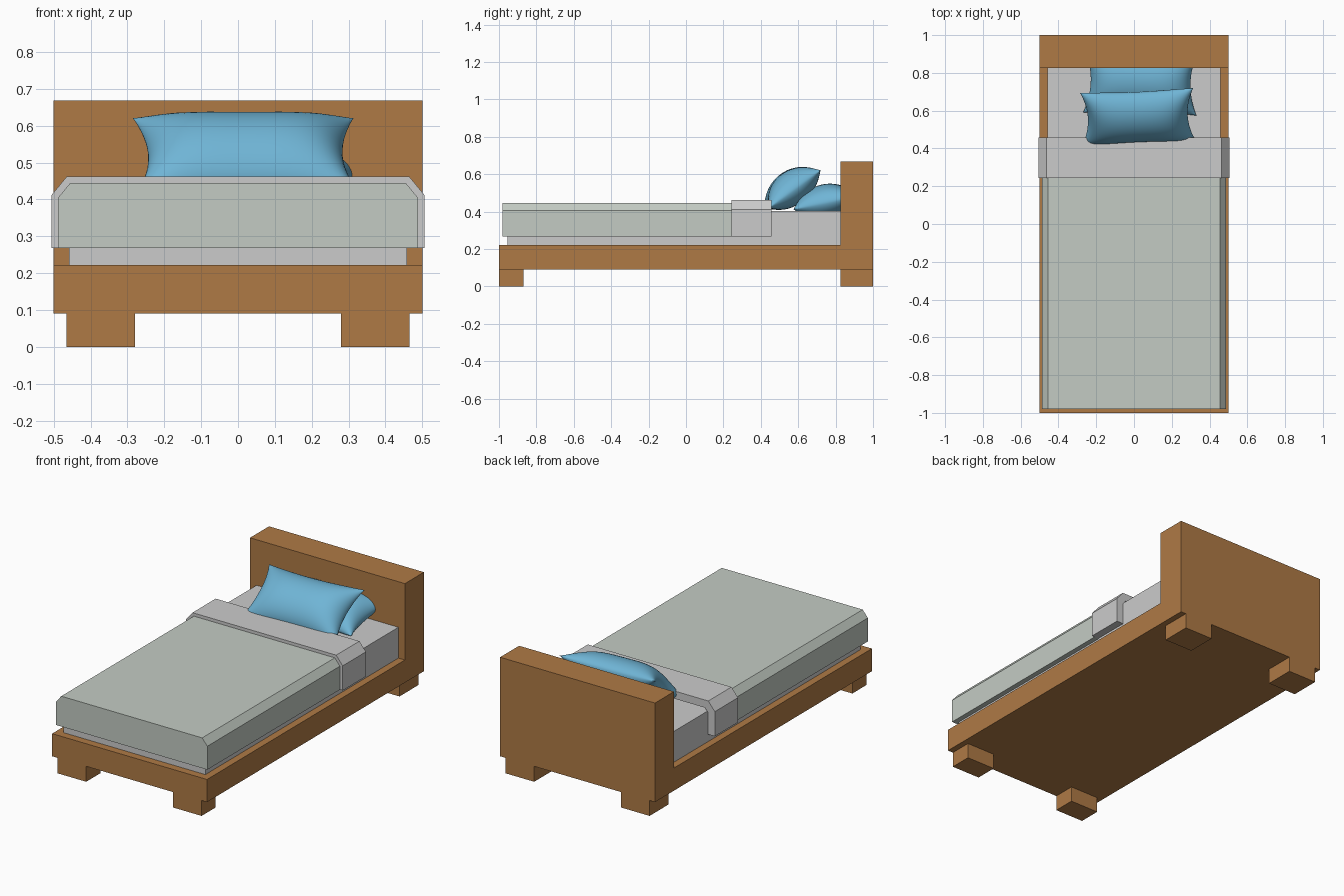
import bpy, bmesh, math
from mathutils import Matrix, Vector

if "Cube" in bpy.data.objects:
    bpy.data.objects.remove(bpy.data.objects["Cube"])


def material(name, colour):
    m = bpy.data.materials.new(name)
    m.diffuse_color = (*colour, 1)
    m.use_nodes = True
    m.node_tree.nodes["Principled BSDF"].inputs["Base Color"].default_value = m.diffuse_color
    return m


wood = material("wood", (0.43, 0.195, 0.06))
blue = material("blue_fabric", (0.16, 0.46, 0.67))
pale = material("pale_fabric", (0.55, 0.60, 0.55))


def finish(bm, name, mat=None):
    me = bpy.data.meshes.new(name)
    bm.to_mesh(me)
    bm.free()
    ob = bpy.data.objects.new(name, me)
    bpy.context.collection.objects.link(ob)
    if mat:
        me.materials.append(mat)
    return ob


def box_mesh(x, y, z):
    bm = bmesh.new()
    bmesh.ops.create_cube(bm, size=1)
    for v in bm.verts:
        v.co = Vector([(a + b) / 2 + c * (b - a) for (a, b), c in zip((x, y, z), v.co)])
    return bm


def box(name, x, y, z, mat=None):
    return finish(box_mesh(x, y, z), name, mat)


def cover(name, w, w_top, y, z, z_top, front_slope, open_dirs, thick, mat=None):
    """Draped shell: chamfered along the top, open on the given sides."""
    bm = box_mesh((-w, w), y, z)
    bm.normal_update()
    top = [f for f in bm.faces if f.normal.z > 0.9]
    top = bmesh.ops.extrude_discrete_faces(bm, faces=top)["faces"][0]
    for v in top.verts:
        v.co.x *= w_top / w
        v.co.z = z_top
        if v.co.y == min(y):
            v.co.y += front_slope
    bm.normal_update()
    gone = [f for f in bm.faces if any(f.normal.dot(Vector(d)) > 0.99 for d in open_dirs)]
    bmesh.ops.delete(bm, geom=gone, context='FACES')
    ob = finish(bm, name, mat)
    s = ob.modifiers.new("thickness", 'SOLIDIFY')
    s.thickness, s.offset, s.use_even_offset = thick, -1, True
    return ob


def pillow(name, loc, tilt, yaw, half=(0.30, 0.172), up=0.10, down=0.085):
    """Two bulging sheets joined at the seam, edges drawn in between the corners."""
    bm = bmesh.new()
    for side in (up, -down):
        ret = bmesh.ops.create_grid(bm, x_segments=36, y_segments=24, size=1)
        for p in ret["verts"]:
            # sine spacing packs the rows near the seam
            u, v = (math.sin(c * math.pi / 2) for c in p.co.xy)
            bulge = max(0, (1 - u ** 4) * (1 - v * v)) ** 0.6
            p.co = Vector((half[0] * u * (1 - 0.12 * (1 - v * v)),
                           half[1] * v * (1 - 0.10 * (1 - u * u)), side * bulge))
    bmesh.ops.remove_doubles(bm, verts=bm.verts, dist=1e-5)
    bmesh.ops.recalc_face_normals(bm, faces=bm.faces)
    bm.transform(Matrix.Translation(loc)
                 @ Matrix.Rotation(math.radians(yaw), 4, 'Z')
                 @ Matrix.Rotation(math.radians(tilt), 4, 'X'))
    for f in bm.faces:
        f.smooth = True
    return finish(bm, name, blue)


# Wooden frame
box("bed_base", (-0.5, 0.5), (-1, 0.825), (0.09, 0.222), wood)
box("headboard", (-0.5, 0.5), (0.825, 1), (0.09, 0.668), wood)
for side, s in (("left", -1), ("right", 1)):
    x = sorted((0.28 * s, 0.465 * s))
    box("front_leg_" + side, x, (-1, -0.87), (0, 0.09), wood)
    box("back_leg_" + side, x, (0.825, 1), (0, 0.09), wood)

# Mattress, duvet and folded sheet
box("mattress", (-0.458, 0.458), (-0.955, 0.825), (0.222, 0.402))
DOWN, BACK, FRONT = (0, 0, -1), (0, 1, 0), (0, -1, 0)
cover("duvet", 0.488, 0.455, (-0.98, 0.245), (0.268, 0.405), 0.445, 0.03,
      (DOWN, BACK), 0.035, pale)
cover("folded_sheet", 0.506, 0.464, (0.243, 0.457), (0.268, 0.412), 0.463, 0,
      (DOWN, BACK, FRONT), 0.045)

# Pillows
pillow("front_pillow", (0.02, 0.568, 0.52), 36, 2.5)
pillow("back_pillow", (0.035, 0.75, 0.447), 12, -1.5)
